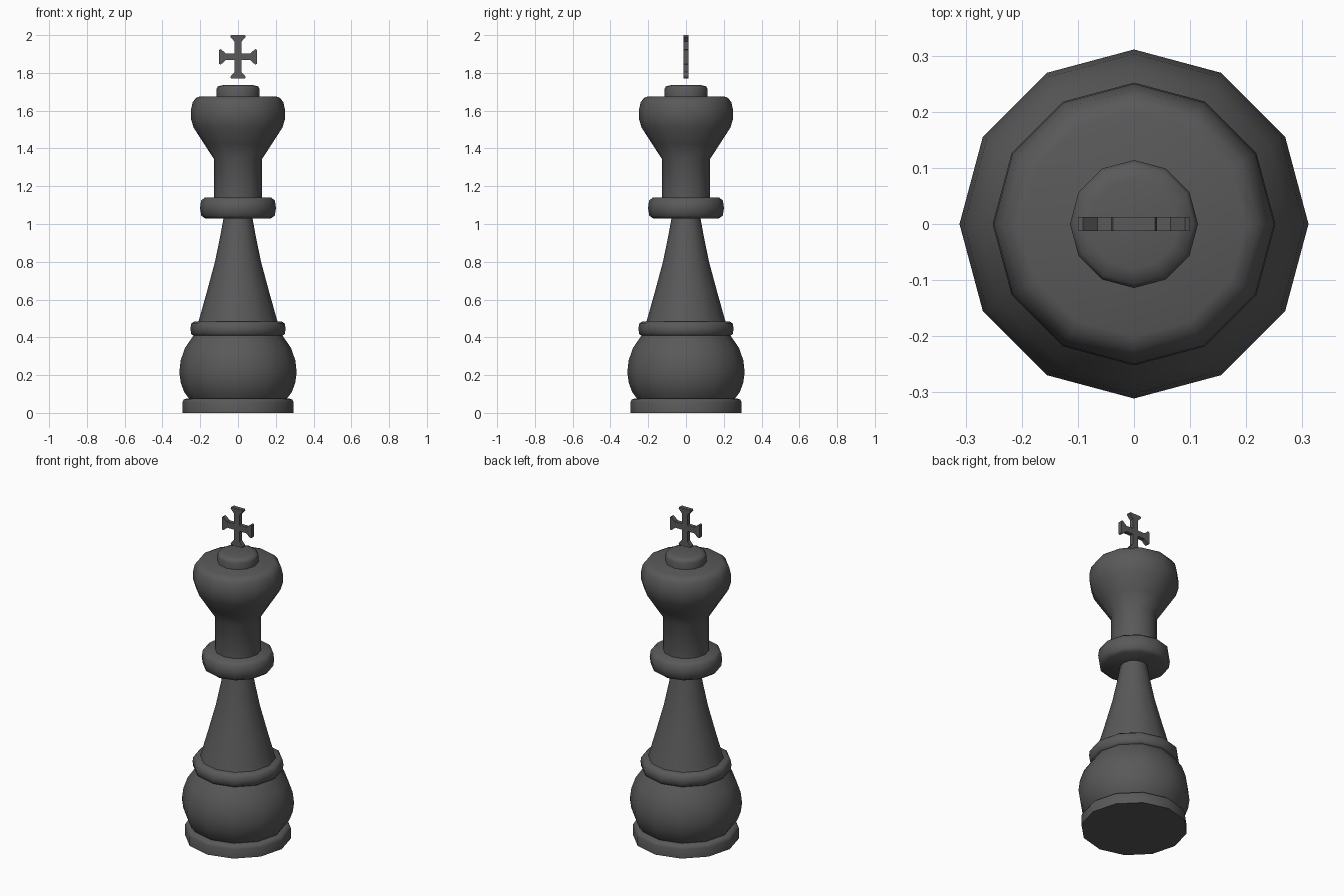
import bpy, bmesh, math

if "Cube" in bpy.data.objects:
    bpy.data.objects.remove(bpy.data.objects["Cube"])

SIDES = 12
mat = bpy.data.materials.new("dark_stain")
mat.diffuse_color = (0.1, 0.1, 0.1, 1)
mat.use_nodes = True
mat.node_tree.nodes["Principled BSDF"].inputs["Base Color"].default_value = mat.diffuse_color


def finish(name, bm, smooth_angle=None):
    bmesh.ops.recalc_face_normals(bm, faces=bm.faces)
    mesh = bpy.data.meshes.new(name)
    bm.to_mesh(mesh)
    bm.free()
    mesh.materials.append(mat)
    ob = bpy.data.objects.new(name, mesh)
    bpy.context.collection.objects.link(ob)
    if smooth_angle:
        bpy.ops.object.select_all(action='DESELECT')
        ob.select_set(True)
        bpy.context.view_layer.objects.active = ob
        bpy.ops.object.shade_smooth_by_angle(angle=math.radians(smooth_angle))
    return ob


def lathe(name, profile):
    """Turn a (radius, height) profile into a closed 12-sided solid."""
    bm = bmesh.new()
    rings = []
    for r, z in profile:
        rings.append([bm.verts.new((r * math.cos(math.tau * i / SIDES),
                                    r * math.sin(math.tau * i / SIDES), z))
                      for i in range(SIDES)])
    for a, b in zip(rings, rings[1:]):
        for i in range(SIDES):
            j = (i + 1) % SIDES
            bm.faces.new((a[i], a[j], b[j], b[i]))
    bm.faces.new(rings[0][::-1])
    bm.faces.new(rings[-1])
    return finish(name, bm, 50)


# Turned body, from the foot upwards
lathe("foot", [(0.295, 0), (0.295, 0.055), (0.288, 0.07), (0.27, 0.077)])
lathe("bulb", [(0.255, 0.07), (0.285, 0.11), (0.303, 0.16), (0.311, 0.215),
               (0.303, 0.28), (0.28, 0.345), (0.235, 0.41)])
lathe("lower_ring", [(0.235, 0.408), (0.248, 0.418), (0.252, 0.445),
                     (0.248, 0.472), (0.23, 0.485)])
lathe("stem", [(0.21, 0.48), (0.165, 0.64), (0.122, 0.80), (0.095, 0.93), (0.075, 1.04)])
lathe("collar", [(0.175, 1.03), (0.195, 1.045), (0.201, 1.085),
                 (0.195, 1.125), (0.175, 1.14)])
lathe("head", [(0.128, 1.13), (0.128, 1.345), (0.18, 1.425), (0.235, 1.51),
               (0.25, 1.56), (0.25, 1.60), (0.24, 1.645), (0.222, 1.668), (0.2, 1.676)])
lathe("cap", [(0.114, 1.67), (0.114, 1.715), (0.107, 1.728), (0.08, 1.735)])

# Cross with flared arms: one arm outline repeated on four sides
CZ, CORE, HALF_DEPTH = 1.885, 0.018, 0.0125
outline = []
for k in range(4):
    length = 0.1 if k % 2 == 0 else 0.115
    c, s = (1, 0, -1, 0)[k], (0, 1, 0, -1)[k]
    arm = [(CORE, -CORE), (length - 0.035, -CORE), (length - 0.009, -0.041),
           (length, -0.037), (length, 0.037), (length - 0.009, 0.041),
           (length - 0.035, CORE)]
    outline += [(c * u - s * v, s * u + c * v) for u, v in arm]
bm = bmesh.new()
face = bm.faces.new([bm.verts.new((x, -HALF_DEPTH, CZ + z)) for x, z in outline])
back = bmesh.ops.extrude_face_region(bm, geom=[face], use_keep_orig=True)["geom"]
bmesh.ops.translate(bm, vec=(0, 2 * HALF_DEPTH, 0),
                    verts=[v for v in back if isinstance(v, bmesh.types.BMVert)])
finish("cross", bm)
